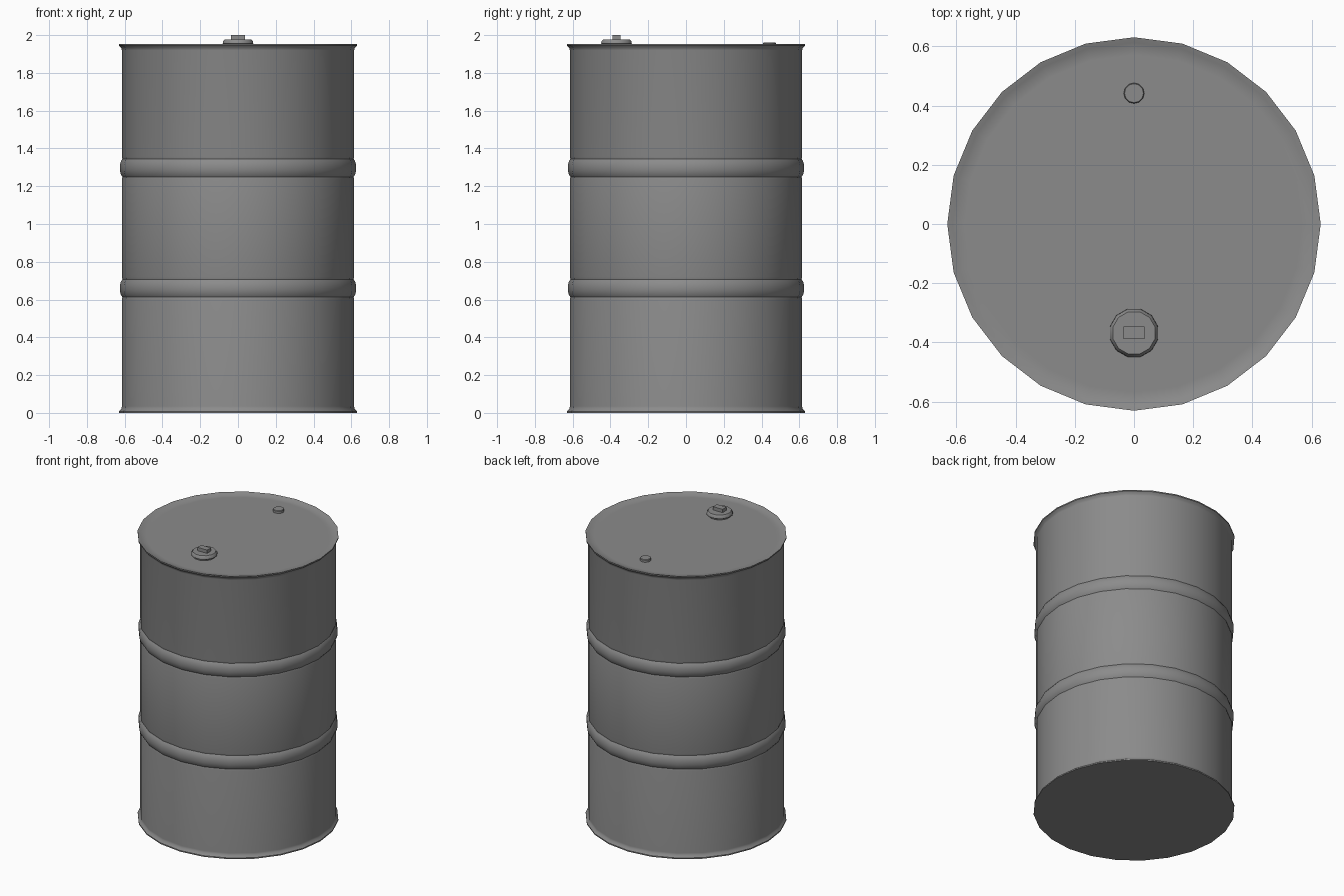
import bpy, bmesh, math

if "Cube" in bpy.data.objects:
    bpy.data.objects.remove(bpy.data.objects["Cube"])

steel = bpy.data.materials.new("dark_steel")
steel.diffuse_color = (0.26, 0.26, 0.26, 1)
steel.use_nodes = True
steel.node_tree.nodes["Principled BSDF"].inputs["Base Color"].default_value = steel.diffuse_color


def lathe(name, profile, sides, y=0.0, turn=0.0, angle=35):
    """Spin (radius, z) points round a vertical axis; end caps are filled."""
    bm = bmesh.new()
    rings = []
    for r, z in profile:
        rings.append([bm.verts.new((r * math.cos(turn + 2 * math.pi * i / sides),
                                    r * math.sin(turn + 2 * math.pi * i / sides), z))
                      for i in range(sides)])
    for a, b in zip(rings, rings[1:]):
        for i in range(sides):
            j = (i + 1) % sides
            bm.faces.new((a[i], a[j], b[j], b[i]))
    bm.faces.new(rings[0][::-1])
    bm.faces.new(rings[-1])
    return finish(name, bm, y, angle)


def finish(name, bm, y, angle):
    bmesh.ops.recalc_face_normals(bm, faces=bm.faces)
    mesh = bpy.data.meshes.new(name)
    bm.to_mesh(mesh)
    bm.free()
    mesh.materials.append(steel)
    ob = bpy.data.objects.new(name, mesh)
    ob.location = (0, y, 0)
    bpy.context.collection.objects.link(ob)
    bpy.ops.object.select_all(action='DESELECT')
    ob.select_set(True)
    bpy.context.view_layer.objects.active = ob
    bpy.ops.object.shade_smooth_by_angle(angle=math.radians(angle))
    return ob


WALL = 0.615
LID = 1.942


def rib(z):
    # rolled hoop: small crease, rounded bulge, small crease
    return [(WALL, z - 0.06), (WALL - 0.003, z - 0.047), (WALL + 0.005, z - 0.035),
            (WALL + 0.011, z - 0.012), (WALL + 0.011, z + 0.012),
            (WALL + 0.005, z + 0.035), (WALL - 0.003, z + 0.047), (WALL, z + 0.06)]


# drum shell: flared base, two hoops, flared rim, slightly sunken lid
body = [(0.63, 0.0), (0.63, 0.008), (0.617, 0.022), (WALL, 0.035)]
body += rib(0.66) + rib(1.297)
body += [(WALL, 1.92), (0.618, 1.932), (0.631, 1.945), (0.631, 1.953),
         (0.613, 1.948), (0.598, LID), (0.57, LID)]
lathe("drum_body", body, 24, angle=40)

# large filler plug with flange
lathe("filler_plug", [(0.070, LID - 0.005), (0.073, 1.949), (0.084, 1.955),
                      (0.083, 1.965), (0.074, 1.977)], 12, y=-0.368,
      turn=math.radians(15), angle=40)

# square grip on the filler plug
bm = bmesh.new()
bmesh.ops.create_cube(bm, size=1.0)
bmesh.ops.scale(bm, vec=(0.072, 0.042, 0.03), verts=bm.verts)
bmesh.ops.translate(bm, vec=(0, 0, 1.985), verts=bm.verts)
finish("plug_grip", bm, -0.368, 30)

# small vent cap
lathe("vent_cap", [(0.035, LID - 0.005), (0.035, 1.956), (0.032, 1.96)], 12, y=0.442)
